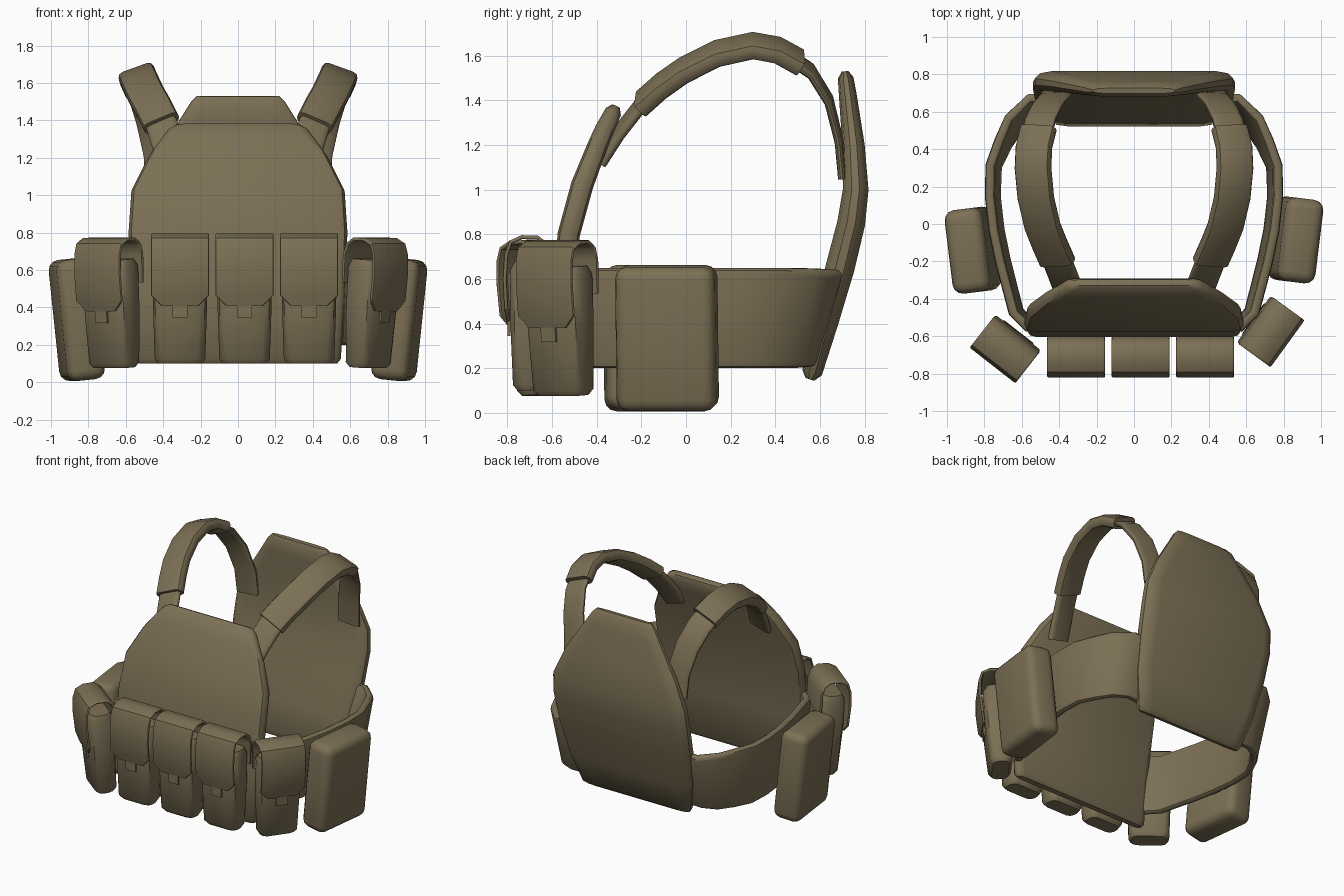
import bpy, bmesh, math
from mathutils import Vector, Matrix

if "Cube" in bpy.data.objects:
    bpy.data.objects.remove(bpy.data.objects["Cube"])

mat = bpy.data.materials.new("khaki_fabric")
mat.diffuse_color = (0.20, 0.16, 0.09, 1)
mat.use_nodes = True
mat.node_tree.nodes["Principled BSDF"].inputs["Base Color"].default_value = mat.diffuse_color


def finish(name, bm, matrix=Matrix.Identity(4), angle=40):
    bmesh.ops.transform(bm, matrix=matrix, verts=bm.verts)
    bmesh.ops.recalc_face_normals(bm, faces=bm.faces)
    me = bpy.data.meshes.new(name)
    bm.to_mesh(me)
    bm.free()
    me.materials.append(mat)
    ob = bpy.data.objects.new(name, me)
    bpy.context.collection.objects.link(ob)
    bpy.ops.object.select_all(action='DESELECT')
    ob.select_set(True)
    bpy.context.view_layer.objects.active = ob
    bpy.ops.object.shade_smooth_by_angle(angle=math.radians(angle))
    return ob


def sweep(name, rows, chamfer=0.03, matrix=Matrix.Identity(4)):
    """Rounded-rectangle section along a path; row = (point, side, width, thickness)."""
    bm = bmesh.new()
    pts = [Vector(r[0]) for r in rows]
    rings = []
    for i, (p, side, w, t) in enumerate(rows):
        tan = (pts[min(i + 1, len(pts) - 1)] - pts[max(i - 1, 0)]).normalized()
        s = Vector(side)
        s = (s - tan * s.dot(tan)).normalized()
        n = s.cross(tan)
        a, b, ca, cb = w / 2, t / 2, min(chamfer, w / 4), t * 0.35
        q = [(a, b - cb), (a - .3 * ca, b - .3 * cb), (a - ca, b)]
        sec = q + [(-x, y) for x, y in q[::-1]]
        sec += [(-x, -y) for x, y in sec]
        rings.append([bm.verts.new(pts[i] + s * x + n * y) for x, y in sec])
    for r0, r1 in zip(rings, rings[1:]):
        for k in range(12):
            j = (k + 1) % 12
            bm.faces.new((r0[k], r0[j], r1[j], r1[k]))
    bm.faces.new(rings[0])
    bm.faces.new(rings[-1])
    return finish(name, bm, matrix)


def box(name, size, bevel, matrix):
    bm = bmesh.new()
    bmesh.ops.create_cube(bm, size=1, matrix=Matrix.Diagonal((*size, 1)))
    if bevel:
        bmesh.ops.bevel(bm, geom=bm.edges[:], offset=bevel, segments=3,
                        profile=0.5, affect='EDGES')
    return finish(name, bm, matrix, 50)


X = (1, 0, 0)


def panel(name, rows, chamfer):
    # rows: height, half width, centre y, thickness
    sweep(name, [((0, y, z), X, 2 * w, t) for z, w, y, t in rows], chamfer)


# Front and back armour panels
panel("front_panel", [
    (.10, .53, -.565, .04), (.125, .55, -.565, .08), (.45, .57, -.56, .09),
    (.80, .585, -.525, .10), (1.02, .57, -.465, .10), (1.20, .48, -.395, .09),
    (1.27, .43, -.365, .085), (1.35, .37, -.325, .075), (1.375, .33, -.313, .035)], .05)
panel("back_panel", [
    (.15, .42, .555, .04), (.18, .44, .565, .09), (.40, .50, .62, .12),
    (.65, .53, .69, .13), (.85, .54, .74, .125), (1.0, .53, .76, .115),
    (1.2, .44, .75, .10), (1.42, .30, .725, .08), (1.50, .25, .715, .07),
    (1.53, .22, .712, .03)], .09)

for s, tag in ((1, "right"), (-1, "left")):
    # Shoulder strap: padded middle with thinner webbing at each end
    def strap(name, path, w, t):
        sweep(name, [((s * x, y, z), (s * .94, 0, -.34), w, t) for x, y, z in path])

    strap("shoulder_pad_" + tag, [
        (.41, -.20, 1.385), (.45, -.11, 1.465), (.49, -.01, 1.535), (.525, .14, 1.61),
        (.54, .30, 1.645), (.535, .41, 1.625), (.51, .51, 1.57)], .20, .08)
    strap("front_strap_" + tag, [
        (.34, -.38, 1.13), (.37, -.30, 1.255), (.405, -.21, 1.37), (.45, -.11, 1.46)], .17, .045)
    strap("back_strap_" + tag, [
        (.525, .45, 1.605), (.50, .56, 1.53), (.46, .64, 1.40),
        (.42, .685, 1.22), (.41, .70, 1.05)], .17, .035)

    # Side band wrapping from back panel to front panel
    band = [(.42, .61, .30), (.54, .615, .30), (.64, .54, .20), (.70, .43, .12),
            (.75, .31, .05), (.755, .15, .02), (.735, -.03, 0), (.70, -.20, 0),
            (.63, -.47, 0), (.55, -.55, 0)]
    sweep("side_band_" + tag,
          [((s * x, y, .425), (s * .08, k, 1), .45, .055) for x, y, k in band], .03)

    # Large pouch on the side band
    box("side_pouch_" + tag, (.205, .45, .65), .055,
        Matrix.Translation((s * .862, -.085 if s > 0 else -.14, .335))
        @ Matrix.Rotation(math.radians(-7 * s), 4, 'Z')
        @ Matrix.Rotation(math.radians(6 * s), 4, 'Y'))

# Magazine pouches: body, wrap-over flap and pull tab (local outward is -y)
BODY = [(.10, .24, .11), (.125, .27, .15), (.42, .29, .175), (.64, .295, .175), (.68, .27, .13)]
FLAP = [(-.005, .55, .30), (-.005, .70, .31), (-.02, .755, .31), (-.06, .785, .31),
        (-.13, .787, .31), (-.18, .765, .31), (-.20, .71, .31), (-.207, .60, .31),
        (-.20, .465, .31), (-.19, .41, .20)]
POUCHES = [(-.31, -.605, 0, 0, 0), (.035, -.605, 0, 0, 0), (.38, -.605, 0, 0, 0),
           (-.615, -.575, -38, 4, -.015), (.635, -.505, 54, 4, -.015)]
for i, (x, y, turn, lean, dz) in enumerate(POUCHES, 1):
    m = (Matrix.Translation((x, y, .4 + dz))
         @ Matrix.Rotation(math.radians(turn), 4, 'Z')
         @ Matrix.Rotation(math.radians(lean), 4, 'X')
         @ Matrix.Translation((0, 0, -.4)))
    sweep(f"pouch_body_{i}", [((0, -.095, z), X, w, t) for z, w, t in BODY], .04, m)
    sweep(f"pouch_flap_{i}", [((0, fy, z), X, w, .018) for fy, z, w in FLAP], .01, m)
    box(f"pouch_tab_{i}", (.08, .012, .09), 0, m @ Matrix.Translation((0, -.188, .39)))
